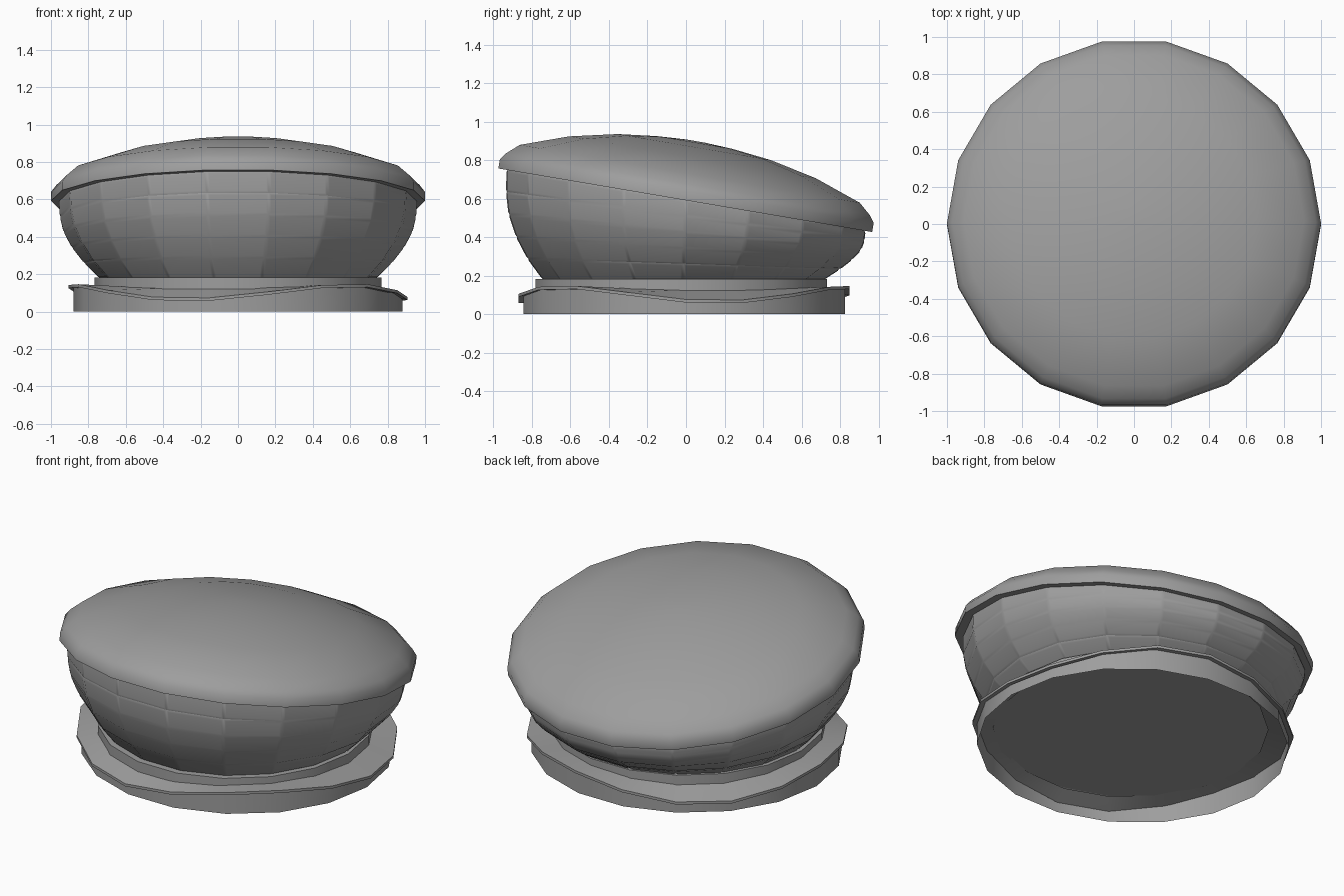
import bpy, bmesh, math
from mathutils import Vector, Matrix

if "Cube" in bpy.data.objects:
    bpy.data.objects.remove(bpy.data.objects["Cube"])

N = 18                      # sides of every ring
TILT = math.radians(-9.65)  # lean of the lid
LID_Z = 0.592
LID_Y = -0.004

# Dark grey for all parts
grey = bpy.data.materials.new("dark_grey")
grey.diffuse_color = (0.34, 0.34, 0.34, 1)
grey.use_nodes = True
grey.node_tree.nodes["Principled BSDF"].inputs["Base Color"].default_value = grey.diffuse_color


def ring(rx, ry, z, cy=0.0, tilt=0.0, lift=0.0):
    """Ring of points, z may be a number or a function of the angle."""
    rot = Matrix.Rotation(tilt, 4, 'X')
    pts = []
    for i in range(N):
        a = math.tau * i / N
        zz = z(a) if callable(z) else z
        p = rot @ Vector((rx * math.cos(a), ry * math.sin(a), lift))
        pts.append(p + Vector((0, cy, zz)))
    return pts


def loft(name, rings, cap_start=False, cap_end=False, quilt=False, angle=35):
    bm = bmesh.new()
    rows = [[bm.verts.new(p) for p in r] for r in rings]
    sides = []
    for a, b in zip(rows, rows[1:]):
        for i in range(N):
            j = (i + 1) % N
            sides.append(bm.faces.new((a[i], a[j], b[j], b[i])))
    if cap_start:
        bm.faces.new(rows[0][::-1])
    if cap_end:
        bm.faces.new(rows[-1])
    bm.normal_update()
    if quilt:
        bmesh.ops.inset_individual(bm, faces=sides, thickness=0.018, depth=0.005)
    me = bpy.data.meshes.new(name)
    bm.to_mesh(me)
    bm.free()
    me.materials.append(grey)
    ob = bpy.data.objects.new(name, me)
    bpy.context.collection.objects.link(ob)
    bpy.ops.object.select_all(action='DESELECT')
    ob.select_set(True)
    bpy.context.view_layer.objects.active = ob
    bpy.ops.object.shade_smooth_by_angle(angle=math.radians(angle))
    if quilt:
        ob.modifiers.new("panel_shading", 'WEIGHTED_NORMAL').keep_sharp = True
    return ob


# Domed lid, tilted toward the back
lid_profile = [(0.92, 0.0), (1.0, 0.0), (1.0, 0.048), (0.972, 0.085), (0.91, 0.139),
               (0.66, 0.226), (0.41, 0.28), (0.2, 0.304), (0.05, 0.312)]
loft("lid", [ring(r, r, LID_Z, LID_Y, TILT, h) for r, h in lid_profile],
     cap_end=True, angle=50)

# Quilted bowl, its rows fan out from the level neck to the tilted lid
bowl_radii = [0.735, 0.82, 0.885, 0.93, 0.95, 0.955]
bowl = []
for k, r in enumerate(bowl_radii):
    t = k / (len(bowl_radii) - 1)
    bowl.append(ring(r, r, 0.18 + t * (LID_Z - 0.18), -0.015 * (1 - t), TILT * t))
loft("bowl", bowl, quilt=True)

# Neck collar
loft("neck", [ring(0.768, 0.768, 0.12, -0.025), ring(0.768, 0.768, 0.182, -0.025),
              ring(0.725, 0.725, 0.182, -0.02)], cap_start=True)


# Wavy flange with three high points
def wave(offset, mid=0.11, swing=0.04):
    return lambda a: mid + offset - swing * math.cos(3 * (a - math.radians(12)))


def inner(offset):
    return wave(offset, 0.132, 0.008)


loft("flange", [ring(0.76, 0.755, inner(-0.016), -0.02), ring(0.907, 0.873, wave(-0.016), -0.01),
                ring(0.907, 0.873, wave(0), -0.01), ring(0.76, 0.755, inner(0), -0.02)])

# Hollow base skirt
loft("base_skirt", [ring(0.88, 0.848, 0.0, -0.01), ring(0.88, 0.848, wave(-0.012), -0.01)])
